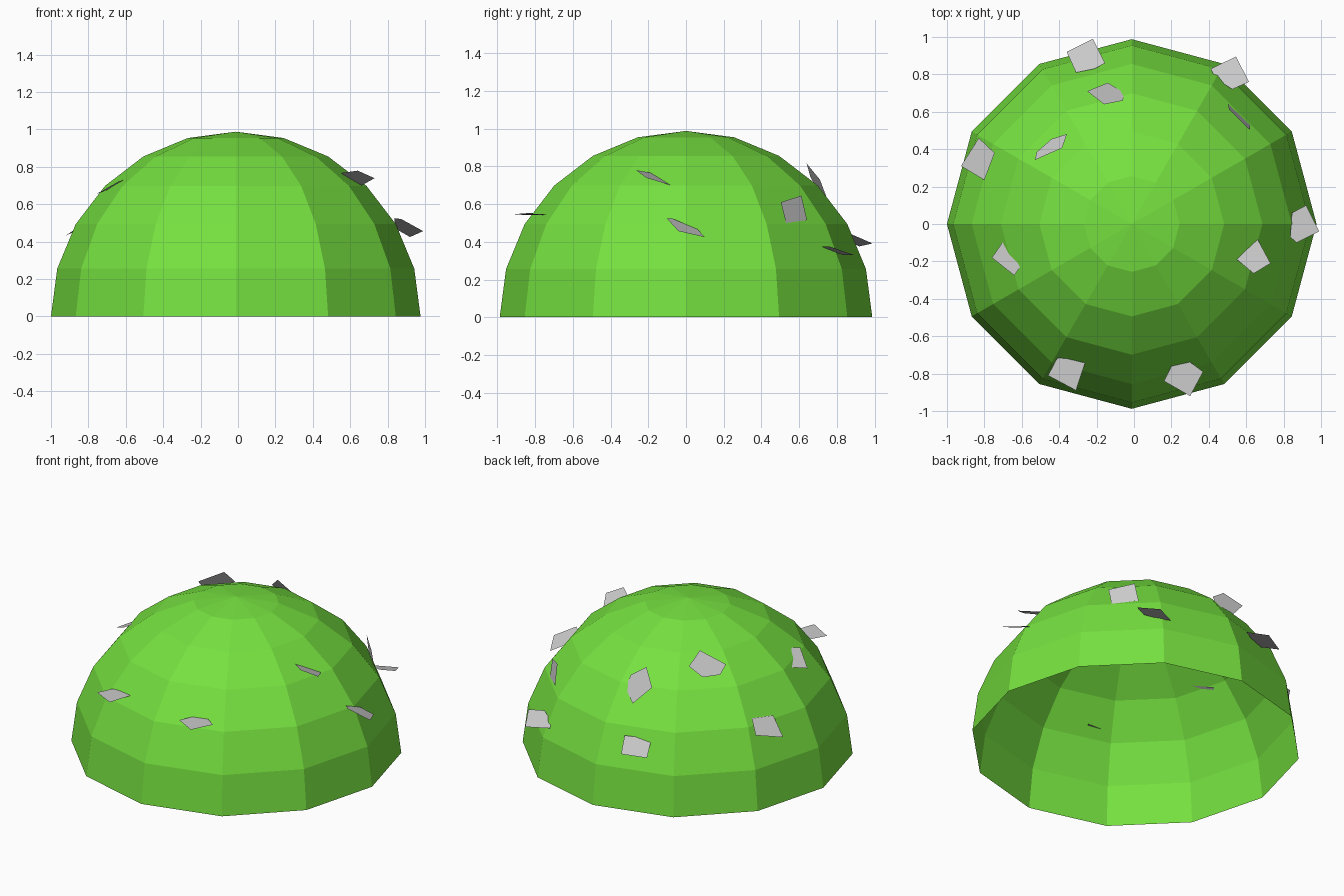
import bpy, bmesh

if "Cube" in bpy.data.objects:
    bpy.data.objects.remove(bpy.data.objects["Cube"])

# Leafy green for the dome
green = bpy.data.materials.new("green")
green.diffuse_color = (0.18, 0.75, 0.05, 1)
green.use_nodes = True
green.node_tree.nodes["Principled BSDF"].inputs["Base Color"].default_value = green.diffuse_color


def add_object(name, bm):
    mesh = bpy.data.meshes.new(name)
    bm.to_mesh(mesh)
    bm.free()
    obj = bpy.data.objects.new(name, mesh)
    bpy.context.collection.objects.link(obj)
    return obj


def flake(points):
    """One flat single-sided plate, facing up."""
    bm = bmesh.new()
    face = bm.faces.new([bm.verts.new(p) for p in points])
    face.normal_update()
    if face.normal.z < 0:
        face.normal_flip()
    return add_object("stone_flake", bm)


def sloped(outline, z, gx, gy):
    """Lift a plan outline onto a tilted plane; z is the first point's height."""
    x0, y0 = outline[0]
    return [(x, y, z + gx * (x - x0) + gy * (y - y0)) for x, y in outline]


# Dome: upper half of a 12-sided sphere, open underneath
bm = bmesh.new()
bmesh.ops.create_uvsphere(bm, u_segments=12, v_segments=12, radius=0.988)
low = [v for v in bm.verts if v.co.z < -0.01]
bmesh.ops.delete(bm, geom=low, context='VERTS')
dome = add_object("dome", bm)
dome.location.x = -0.012
dome.data.materials.append(green)

# Back flakes
flake(sloped([(-.36, .92), (-.22, .99), (-.155, .86), (-.21, .83), (-.31, .81)], .376, .26, -.3))
flake(sloped([(.41, .83), (.545, .895), (.615, .76), (.525, .72), (.435, .78)], .331, .12, -.28))
flake(sloped([(-.25, .71), (-.14, .755), (-.05, .70), (-.06, .66), (-.16, .64)], .73, -.375, -1.7))
flake([(.503, .642, .515), (.62, .53, .50), (.62, .503, .61), (.508, .612, .645)])
flake(sloped([(-.385, .406), (-.53, .342), (-.52, .385), (-.44, .455), (-.358, .481)],
             .895, 1.22, -1.56))

# Left flakes
flake(sloped([(-.83, .46), (-.745, .38), (-.80, .235), (-.925, .31)], .475, .61, -.09))
flake(sloped([(-.69, -.08), (-.61, -.23), (-.64, -.275), (-.76, -.18)], .68, .5, -.08))

# Right flakes
flake(sloped([(.92, .10), (.99, -.04), (.87, -.10), (.835, -.07), (.845, .06)], .425, -.35, -.4))
flake(sloped([(.66, -.08), (.73, -.21), (.64, -.265), (.55, -.19)], .70, -.2, -.41))

# Front flakes, almost level
flake(sloped([(-.41, -.715), (-.257, -.73), (-.31, -.89), (-.46, -.81)], .548, .04, 0))
flake(sloped([(.20, -.76), (.30, -.738), (.37, -.79), (.30, -.92), (.16, -.84)], .543, .03, 0))
